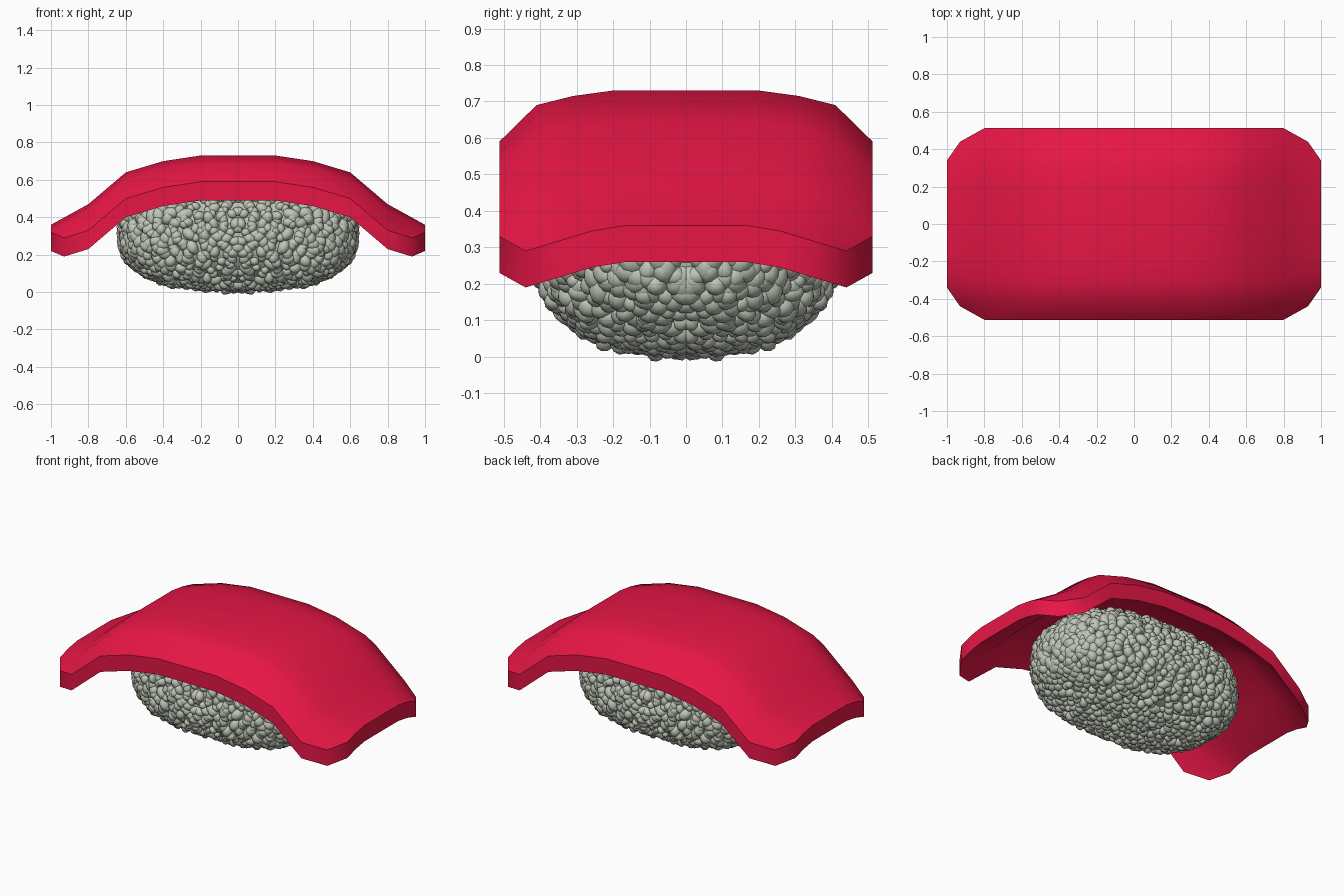
import bpy, bmesh, math, random
from mathutils import Vector, Matrix, Euler

if "Cube" in bpy.data.objects:
    bpy.data.objects.remove(bpy.data.objects["Cube"])

random.seed(4)


def finish(name, verts, faces, color, angle):
    me = bpy.data.meshes.new(name)
    me.from_pydata(verts, [], faces)
    bm = bmesh.new()
    bm.from_mesh(me)
    bmesh.ops.recalc_face_normals(bm, faces=bm.faces)
    bm.to_mesh(me)
    bm.free()
    ob = bpy.data.objects.new(name, me)
    bpy.context.collection.objects.link(ob)
    mat = bpy.data.materials.new(name + "_colour")
    mat.diffuse_color = color
    mat.use_nodes = True
    mat.node_tree.nodes["Principled BSDF"].inputs["Base Color"].default_value = mat.diffuse_color
    me.materials.append(mat)
    bpy.ops.object.select_all(action='DESELECT')
    bpy.context.view_layer.objects.active = ob
    ob.select_set(True)
    bpy.ops.object.shade_smooth_by_angle(angle=math.radians(angle))
    return ob


# Fish slice: height along the length minus drop across the width
length = [(0, .73), (.2, .73), (.4, .70), (.6, .64), (.8, .47), (1, .36)]
width = [(0, 0), (.2, 0), (.31, .015), (.41, .04), (.512, .14)]
xs = [(-x, z) for x, z in length[:0:-1]] + length
ys = [(-y, d) for y, d in width[:0:-1]] + width
THICK = .10


def fish_point(x, f, y, d):
    z = f - d
    if abs(x) == 1:                       # clipped corners at both ends
        if abs(y) > .5:
            return (math.copysign(.93, x), math.copysign(.44, y), .29)
        y *= .34 / .41
    return (x, y, z)


top = [fish_point(x, f, y, d) for x, f in xs for y, d in ys]
n, nx, ny = len(top), len(xs), len(ys)
verts = top + [(x, y, z - THICK) for x, y, z in top]
faces = []
for i in range(nx - 1):
    for j in range(ny - 1):
        a = i * ny + j
        q = (a, a + ny, a + ny + 1, a + 1)
        faces += [q, tuple(v + n for v in reversed(q))]
rim = ([i * ny for i in range(nx)] + [(nx - 1) * ny + j for j in range(1, ny)]
       + [i * ny + ny - 1 for i in range(nx - 2, -1, -1)] + list(range(ny - 2, 0, -1)))
for a, b in zip(rim, rim[1:] + rim[:1]):
    faces.append((a, b, b + n, a + n))
finish("fish_slice", verts, faces, (.8, .008, .06, 1), 36)

# Rice block: rounded oval body
SIZE = Vector((.615, .40, .28))
CENTRE = Vector((0, 0, .305))
RICE = (.52, .56, .47, 1)


def on_body(d):
    ez = abs(d.z) ** 2.5
    r = (abs(d.x) ** 2.5 + abs(d.y) ** 2.4 + ez) ** (-1 / 2.45)
    return CENTRE + Vector(d[k] * r * SIZE[k] for k in range(3))


bm = bmesh.new()
bmesh.ops.create_icosphere(bm, subdivisions=4, radius=1)
core_v = [on_body(v.co.normalized()) for v in bm.verts]
core_f = [[v.index for v in f.verts] for f in bm.faces]
bm.free()
finish("rice_core", core_v, core_f, RICE, 60)

# Rice grains: one quarter of the shell, mirrored both ways
bm = bmesh.new()
bmesh.ops.create_icosphere(bm, subdivisions=2, radius=1)
ball_v = [v.co.copy() for v in bm.verts]
ball_f = [[v.index for v in f.verts] for f in bm.faces]
bm.free()
verts, faces = [], []
COUNT = 1700
for k in range(COUNT):
    z = 1 - 2 * (k + .5) / COUNT
    t = k * 2.399963 + random.uniform(-.06, .06)
    s = math.sqrt(1 - z * z)
    d = Vector((s * math.cos(t), s * math.sin(t), z))
    if d.x < 0 or d.y < 0:
        continue
    p = on_body(d)
    r = random.uniform(.019, .030) + .007 * d.x
    rot = Euler([random.uniform(0, 6.28) for _ in range(3)]).to_matrix()
    m = rot @ Matrix.Diagonal((r * random.uniform(1.1, 1.45), r, r))
    base = len(verts)
    verts += [p + m @ v for v in ball_v]
    faces += [[i + base for i in f] for f in ball_f]
grains = finish("rice_grains", verts, faces, RICE, 60)
mir = grains.modifiers.new("mirror", 'MIRROR')
mir.use_axis = (True, True, False)
mir.use_mirror_merge = False
